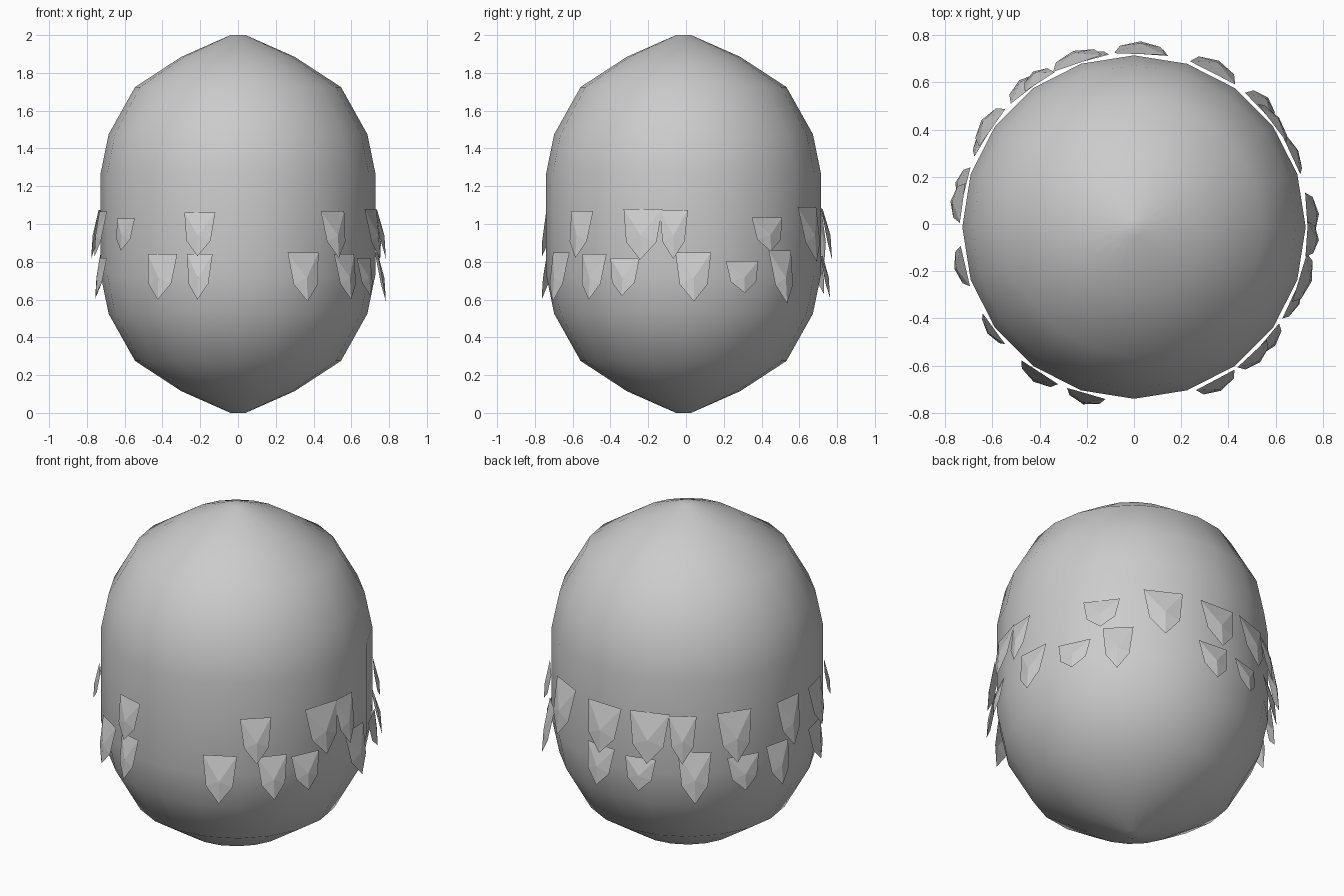
import bpy, bmesh, math
from mathutils import Vector

if "Cube" in bpy.data.objects:
    bpy.data.objects.remove(bpy.data.objects["Cube"])

CY = -0.013   # body axis sits slightly forward


def make_object(name, bm, smooth=False):
    bmesh.ops.recalc_face_normals(bm, faces=bm.faces) if smooth else None
    for f in bm.faces:
        f.smooth = smooth
    mesh = bpy.data.meshes.new(name)
    bm.to_mesh(mesh)
    bm.free()
    ob = bpy.data.objects.new(name, mesh)
    bpy.context.collection.objects.link(ob)
    return ob


# Egg-shaped body: lathe of 20 sides
half = [(0.04, 1.0), (0.30, 0.885), (0.545, 0.725), (0.685, 0.475), (0.727, 0.27)]
profile = half + [(r, -z) for r, z in reversed(half)]
SIDES = 20
bm = bmesh.new()
rings = []
for r, z in profile:
    rings.append([bm.verts.new((r * math.cos(math.tau * i / SIDES),
                                r * math.sin(math.tau * i / SIDES) + CY, z + 1))
                  for i in range(SIDES)])
for a, b in zip(rings, rings[1:]):
    for i in range(SIDES):
        j = (i + 1) % SIDES
        bm.faces.new((a[i], a[j], b[j], b[i]))
bm.faces.new(rings[0])
bm.faces.new(rings[-1])
make_object("body", bm, True)


# Pointed scale: faceted shield, tip leaning outward
def add_scale(bm, degrees, width, height, zc):
    t = math.radians(degrees)
    out = Vector((math.cos(t), math.sin(t), 0))
    side = Vector((-math.sin(t), math.cos(t), 0))
    base = Vector((0, CY, zc))

    def vert(s, h, r):
        return bm.verts.new(base + side * s * width + out * r + Vector((0, 0, h * height)))

    lean = 0.2 * height
    rim = [vert(-0.5, 0.5, 0.733), vert(-0.39, -0.15, 0.725 + 0.75 * lean),
           vert(0, -0.5, 0.733 + lean), vert(0.39, -0.15, 0.725 + 0.75 * lean),
           vert(0.5, 0.5, 0.733)]
    mid = vert(0, -0.02, 0.738 + 0.75 * lean)
    for i in range(5):
        bm.faces.new((rim[i], rim[(i + 1) % 5], mid))


# Two uneven rows: (angle, width, height)
rows = {
    "upper_scales": (0.945, [
        (-144, .16, .17), (-106, .17, .23), (-47, .17, .25), (-17, .215, .27),
        (-4, .15, .26), (37, .20, .18), (63, .215, .29), (88, .22, .27),
        (109, .22, .28), (123, .15, .26), (145, .195, .28), (172, .17, .26),
        (193, .175, .24)]),
    "lower_scales": (0.72, [
        (-123, .185, .24), (-106, .14, .24), (-62, .185, .26), (-40, .165, .24),
        (-25, .17, .20), (4, .19, .26), (25, .19, .17), (44, .165, .28),
        (86, .185, .22), (105, .175, .18), (128, .18, .28), (149, .185, .19),
        (166, .155, .23), (193, .17, .20)]),
}
for name, (zc, items) in rows.items():
    bm = bmesh.new()
    for deg, w, h in items:
        add_scale(bm, deg, w, h, zc)
    make_object(name, bm)
